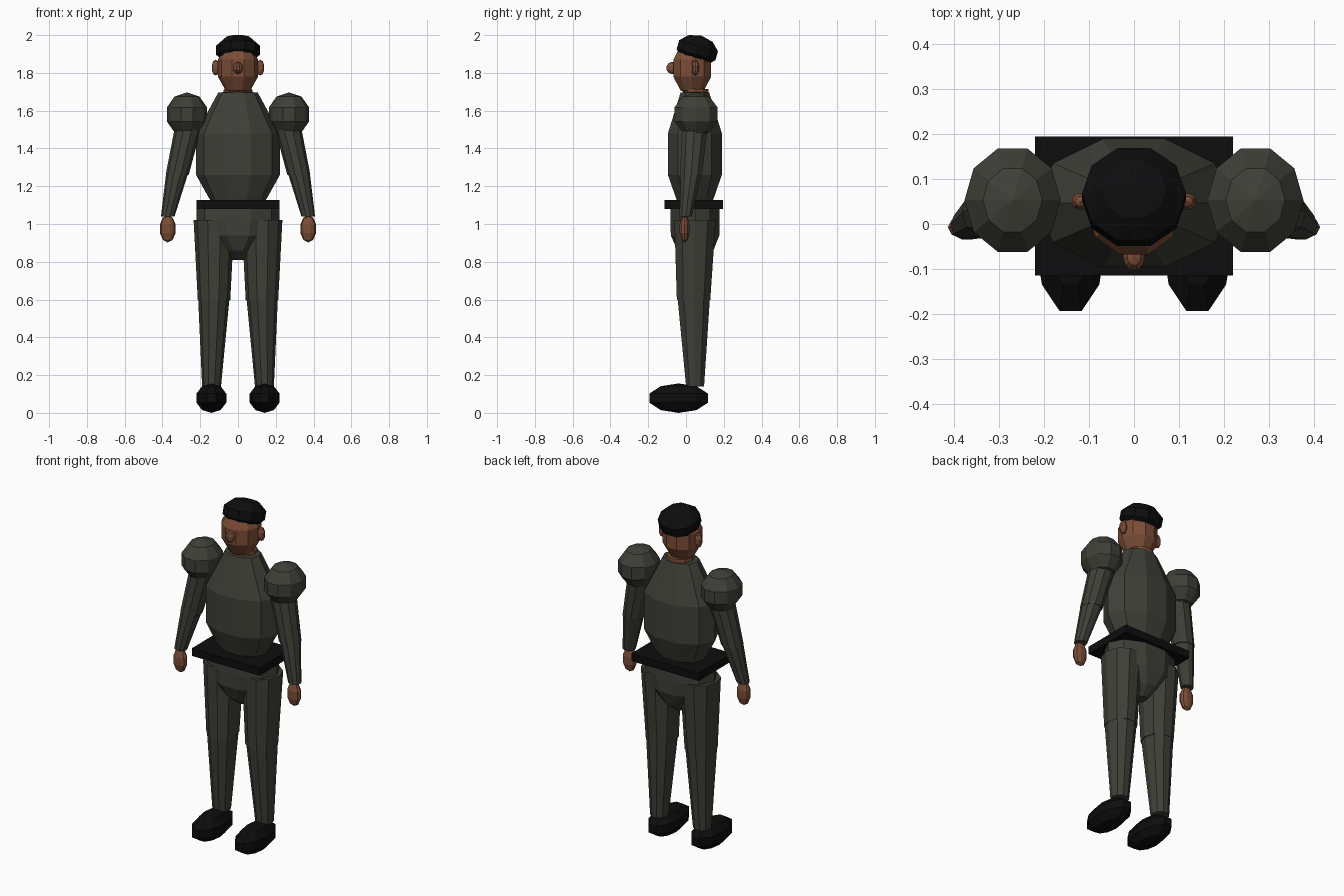
import bpy, bmesh, math
from mathutils import Matrix, Vector

if "Cube" in bpy.data.objects:
    bpy.data.objects.remove(bpy.data.objects["Cube"])

SIDES = 10


def material(name, rgb):
    m = bpy.data.materials.new(name)
    m.diffuse_color = (*rgb, 1)
    m.use_nodes = True
    m.node_tree.nodes["Principled BSDF"].inputs["Base Color"].default_value = m.diffuse_color
    return m


CLOTH = material("dark_olive_cloth", (0.05, 0.05, 0.04))
SKIN = material("brown_skin", (0.2, 0.075, 0.038))
BLACK = material("black", (0.004, 0.004, 0.004))


def finish(name, bm, mat):
    bmesh.ops.remove_doubles(bm, verts=bm.verts, dist=1e-5)
    bmesh.ops.recalc_face_normals(bm, faces=bm.faces)
    me = bpy.data.meshes.new(name)
    bm.to_mesh(me)
    bm.free()
    me.materials.append(mat)
    ob = bpy.data.objects.new(name, me)
    bpy.context.collection.objects.link(ob)
    return ob


def loft(name, rings, mat):
    """Skin ten-sided rings given as (x, y, z, radius_x, radius_y)."""
    bm = bmesh.new()
    loops = []
    for x, y, z, rx, ry in rings:
        loops.append([bm.verts.new((x + rx * math.cos(a), y + ry * math.sin(a), z))
                      for a in (2 * math.pi * i / SIDES for i in range(SIDES))])
    for a, b in zip(loops, loops[1:]):
        for i in range(SIDES):
            j = (i + 1) % SIDES
            bm.faces.new((a[i], a[j], b[j], b[i]))
    bm.faces.new(loops[0][::-1])
    bm.faces.new(loops[-1])
    return finish(name, bm, mat)


def ball(name, center, radii, mat, tilt=0):
    """Low-poly ellipsoid with four rings and two poles, tilted about x."""
    rx, ry, rz = radii
    rings = []
    for deg in (-89.99, -54, -18, 18, 54, 89.99):
        a = math.radians(deg)
        rings.append((0, 0, rz * math.sin(a), rx * math.cos(a), ry * math.cos(a)))
    ob = loft(name, rings, mat)
    ob.data.transform(Matrix.Translation(Vector(center)) @ Matrix.Rotation(math.radians(tilt), 4, 'X'))
    return ob


# Torso, neck and hips
loft("torso", [(0, .047, 1.10, .13, .09), (0, .047, 1.145, .158, .108),
               (0, .047, 1.26, .222, .15), (0, .047, 1.48, .222, .15),
               (0, .047, 1.695, .105, .08), (0, .047, 1.70, .06, .05)], CLOTH)
loft("neck", [(0, .052, 1.66, .08, .072), (0, .052, 1.715, .075, .07)], SKIN)
loft("hips", [(0, .048, 1.10, .22, .135), (0, .048, 1.02, .22, .137),
              (0, .048, .94, .19, .135), (0, .05, .86, .085, .1),
              (0, .05, .81, .035, .04)], CLOTH)

# Belt plate
bm = bmesh.new()
bmesh.ops.create_cube(bm, size=1)
bmesh.ops.scale(bm, vec=(.44, .31, .046), verts=bm.verts)
bmesh.ops.translate(bm, vec=(0, .04, 1.103), verts=bm.verts)
finish("belt", bm, BLACK)

# Head
ball("head", (0, .033, 1.825), (.112, .111, .145), SKIN)
ball("hair", (0, .06, 1.92), (.122, .118, .08), BLACK, tilt=-16)
ball("nose", (0, -.072, 1.826), (.026, .034, .033), SKIN)

# Mirrored limbs
for side, s in (("left", 1), ("right", -1)):
    ball(side + "_ear", (s * .118, .05, 1.828), (.022, .02, .042), SKIN)
    ball(side + "_shoulder", (s * .27, .053, 1.58), (.1125, .127, .117), CLOTH)
    loft(side + "_upper_arm", [(s * .322, .027, 1.26, .061, .06),
                               (s * .255, .048, 1.55, .072, .075)], CLOTH)
    loft(side + "_forearm", [(s * .372, -.002, 1.04, .036, .034),
                             (s * .323, .027, 1.265, .058, .057)], CLOTH)
    ball(side + "_hand", (s * .372, -.007, .975), (.044, .029, .073), SKIN)
    loft(side + "_thigh", [(s * .127, .04, .598, .086, .093),
                           (s * .127, .048, 1.02, .108, .115)], CLOTH)
    loft(side + "_shin", [(s * .14, .048, .14, .05, .05),
                          (s * .128, .041, .607, .083, .09)], CLOTH)
    ball(side + "_shoe", (s * .141, -.039, .078), (.083, .171, .078), BLACK)
